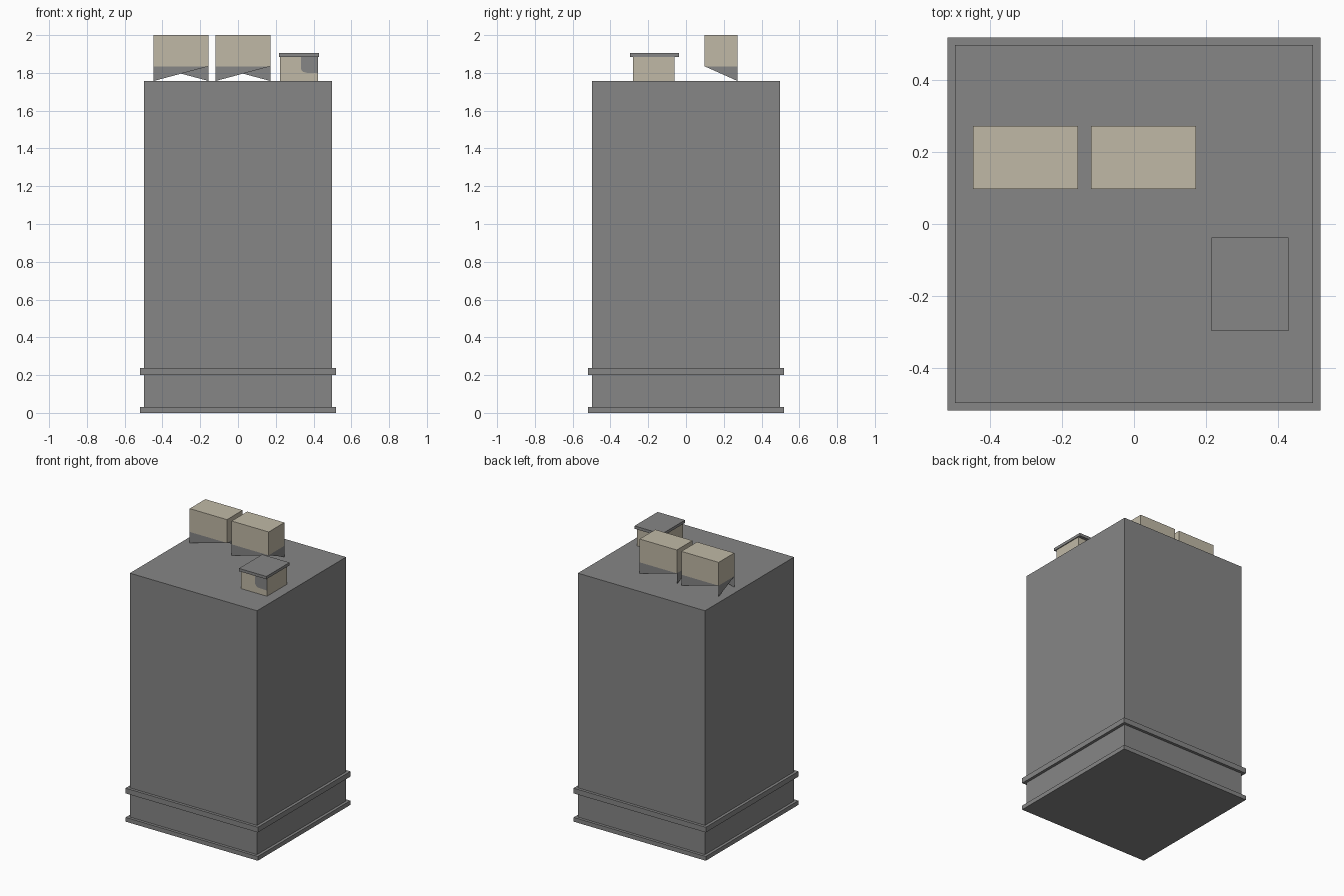
import bpy

if "Cube" in bpy.data.objects:
    bpy.data.objects.remove(bpy.data.objects["Cube"])


def material(name, rgb):
    m = bpy.data.materials.new(name)
    m.diffuse_color = (*rgb, 1.0)
    m.use_nodes = True
    m.node_tree.nodes["Principled BSDF"].inputs["Base Color"].default_value = m.diffuse_color
    return m


GREY = material("concrete_grey", (0.24, 0.24, 0.24))
BEIGE = material("unit_beige", (0.53, 0.485, 0.38))


def mesh(name, verts, faces, mat):
    me = bpy.data.meshes.new(name)
    me.from_pydata(verts, [], faces)
    me.materials.append(mat)
    ob = bpy.data.objects.new(name, me)
    bpy.context.collection.objects.link(ob)
    return ob


def box(name, x0, x1, y0, y1, z0, z1, mat):
    verts = [(x, y, z) for z in (z0, z1)
             for x, y in ((x0, y0), (x1, y0), (x1, y1), (x0, y1))]
    faces = [(3, 2, 1, 0), (4, 5, 6, 7)]
    faces += [(i, (i + 1) % 4, (i + 1) % 4 + 4, i + 4) for i in range(4)]
    return mesh(name, verts, faces, mat)


ROOF = 1.757

# Tower block and its two projecting ledges
box("tower", -0.498, 0.498, -0.498, 0.498, 0.0, ROOF, GREY)
box("base_ledge", -0.518, 0.518, -0.518, 0.518, 0.0, 0.03, GREY)
box("upper_ledge", -0.518, 0.518, -0.518, 0.518, 0.2, 0.237, GREY)

# Two rooftop units, each on thin triangular support plates
Y0, Y1, ZB = 0.098, 0.273, 1.835
for side, x0, x1 in (("left", -0.447, -0.155), ("right", -0.119, 0.172)):
    box(side + "_roof_unit", x0, x1, Y0, Y1, ZB, 2.0, BEIGE)
    verts = [(x0, Y0, ZB), (x1, Y0, ZB), (x1, Y1, ZB), (x0, Y1, ZB),
             (x0, Y0, ROOF), (x1, Y1, ROOF), (x0, Y1, ROOF)]
    faces = [(4, 1, 0), (5, 3, 2), (5, 2, 1), (6, 0, 3)]
    mesh(side + "_unit_supports", verts, faces, GREY)

# Vent housing with cap
box("vent_housing", 0.222, 0.424, -0.281, -0.06, ROOF, 1.885, BEIGE)
box("vent_cap", 0.216, 0.43, -0.297, -0.038, 1.885, 1.905, GREY)

# Grey patch with a rounded lower corner on the housing front
patch = [(0.333, 1.885), (0.333, 1.82), (0.341, 1.808), (0.356, 1.801),
         (0.424, 1.798), (0.424, 1.885)]
mesh("vent_patch", [(x, -0.283, z) for x, z in patch], [tuple(range(6))], GREY)
